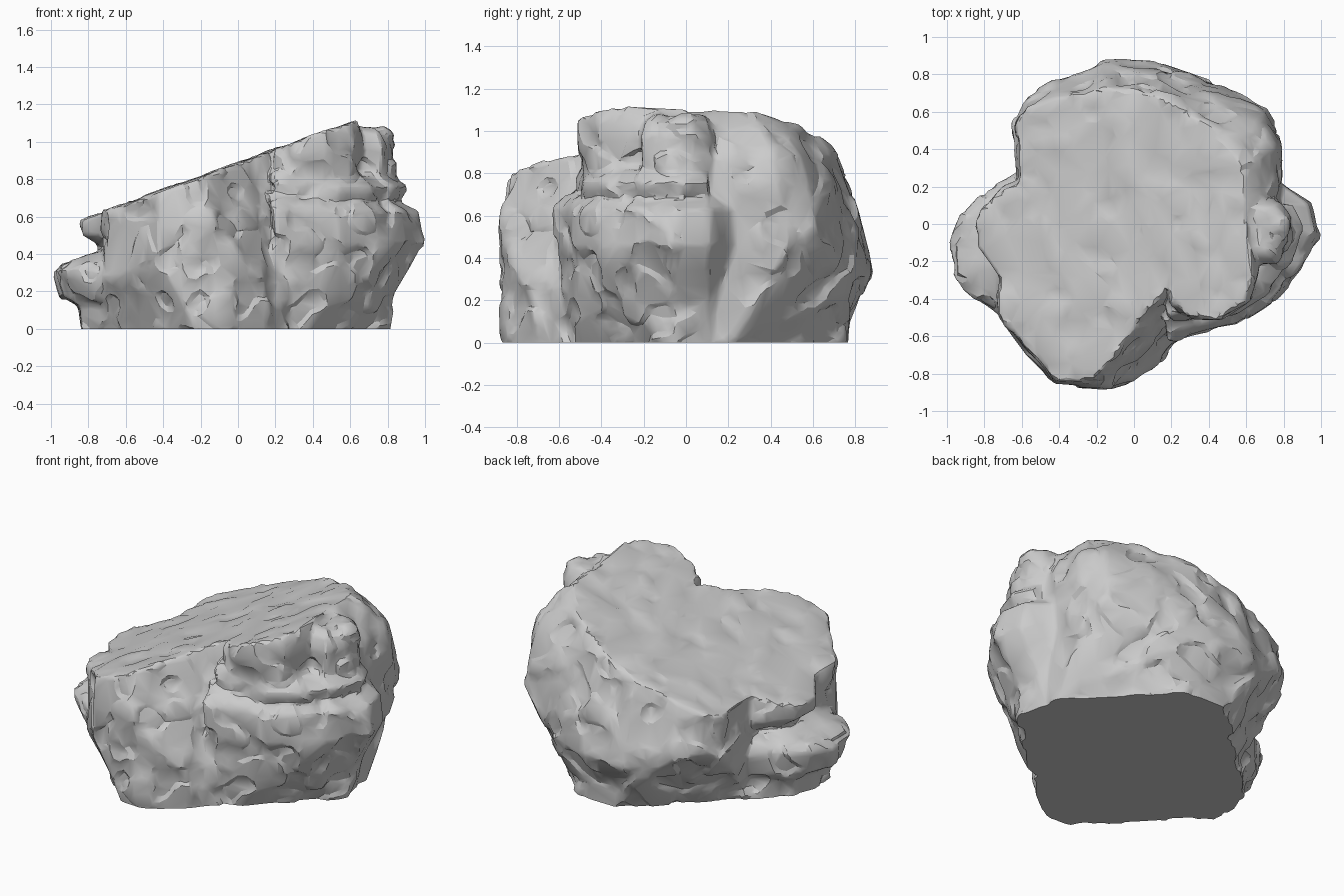
import bpy
import bmesh
from mathutils import Vector, noise

if "Cube" in bpy.data.objects:
    bpy.data.objects.remove(bpy.data.objects["Cube"], do_unlink=True)

SLOPE, CREST = 0.365, 0.885      # tilted top face: z = CREST + SLOPE * x


def cut(bm, point, normal):
    """Slice off everything beyond a plane and close the hole."""
    geom = bm.verts[:] + bm.edges[:] + bm.faces[:]
    res = bmesh.ops.bisect_plane(bm, geom=geom, plane_co=point, plane_no=normal,
                                 clear_outer=True)
    edges = [e for e in res["geom_cut"] if isinstance(e, bmesh.types.BMEdge)]
    if edges:
        bmesh.ops.edgeloop_fill(bm, edges=edges)


def chunk(target, outline, levels, cuts=()):
    """Loft an outline through (height, x scale, y scale) levels, then slice it."""
    bm = bmesh.new()
    rings = [[bm.verts.new((x * sx, y * sy, z)) for x, y in outline]
             for z, sx, sy in levels]
    n = len(outline)
    for low, high in zip(rings, rings[1:]):
        for i in range(n):
            j = (i + 1) % n
            bm.faces.new((low[i], low[j], high[j], high[i]))
    bm.faces.new(rings[0])
    bm.faces.new(rings[-1])
    for point, normal in cuts:
        cut(bm, point, normal)
    cut(bm, (0, 0, CREST), (-SLOPE, 0, 1))
    bmesh.ops.triangulate(bm, faces=bm.faces[:])
    bmesh.ops.recalc_face_normals(bm, faces=bm.faces[:])
    part = bpy.data.meshes.new("chunk")
    bm.to_mesh(part)
    bm.free()
    target.from_mesh(part)
    bpy.data.meshes.remove(part)


rock = bmesh.new()

# Back mass, overhanging at both rear corners
chunk(rock,
      [(-.55, -.3), (.6, -.3), (.72, .02), (.78, .14), (.78, .5), (.7, .65), (.45, .77),
       (.15, .86), (-.17, .87), (-.27, .81), (-.42, .77), (-.57, .68), (-.64, .55), (-.62, .25)],
      [(-.1, .96, .88), (.1, .98, .89), (.33, 1, 1), (.45, 1, .98), (.65, 1, .92),
       (.88, .96, .82), (1.02, .87, .7), (1.1, .78, .5)],
      [((.49, .49, 0), (.7, .7, -.45)), ((-.41, .41, 0), (-.7, .7, -.65))])

# Front block: right face leaning back, left corner undercut
chunk(rock,
      [(.2, 0), (.27, -.58), (.16, -.72), (0, -.83), (-.13, -.87), (-.43, -.86),
       (-.48, -.78), (-.6, -.65), (-.71, -.5), (-.72, -.25), (-.67, 0)],
      [(-.1, .97, .98), (.15, 1, 1), (.55, 1, 1), (.72, .98, .98), (1.1, .9, .94)],
      [((0, -.5, 1), (.74, -.66, .34)), ((-.54, -.54, 0), (-.7, -.7, -.4))])

# Left side: thin upper ledge over a low bulge
chunk(rock,
      [(-.4, .3), (-.7, .2), (-.83, .06), (-.84, -.12), (-.72, -.28), (-.4, -.4)],
      [(.43, .87, .9), (.5, 1, 1), (1, 1, 1)])
chunk(rock,
      [(-.4, .28), (-.65, .26), (-.79, .18), (-.92, .05), (-.99, -.1), (-.98, -.29),
       (-.79, -.43), (-.5, -.6)],
      [(-.1, .84, .95), (.12, .87, .96), (.17, .96, 1), (.31, 1, 1), (.35, .96, .95), (.43, .72, .75)],
      [((-.54, -.54, 0), (-.7, -.7, -.4))])

# Right side: wide bulge, undercut at the front, and a ledge above it
chunk(rock,
      [(.2, .2), (.2, -.62), (.55, -.53), (.75, -.4), (.89, -.24), (.99, -.06),
       (.95, .11), (.79, .22)],
      [(-.1, .8, .86), (.1, .83, .96), (.2, .86, .97), (.34, .94, .98), (.46, 1, 1),
       (.63, .98, 1), (.69, .86, .9), (.72, .8, .84)],
      [((.44, -.44, 0), (.7, -.7, -.6))])
chunk(rock,
      [(.2, .1), (.2, -.51), (.55, -.49), (.73, -.37), (.85, -.2), (.91, -.02), (.85, .1)],
      [(.64, .9, .9), (.71, .98, 1), (.76, 1, 1), (.83, .88, .92)])

# Right shoulder up to the top face, with a separate stub beside it
chunk(rock,
      [(.2, .06), (.2, -.43), (.3, -.49), (.47, -.5), (.62, -.42), (.66, -.25), (.63, .05)],
      [(.6, .96, .97), (.8, .97, .97), (.95, 1.01, 1), (1.04, 1, 1), (1.2, .9, .95)])
chunk(rock,
      [(.5, .1), (.5, -.21), (.77, -.21), (.84, -.1), (.85, .04), (.78, .12)],
      [(.6, .97, 1), (.8, .98, .95), (.97, 1, 1), (1.05, .97, .9), (1.08, .92, .7)])

mesh = bpy.data.meshes.new("boulder")
rock.to_mesh(mesh)
rock.free()
boulder = bpy.data.objects.new("boulder", mesh)
bpy.context.collection.objects.link(boulder)
bpy.ops.object.select_all(action="DESELECT")
boulder.select_set(True)
bpy.context.view_layer.objects.active = boulder

# Fuse the chunks into one skin
fuse = boulder.modifiers.new("fuse", "REMESH")
fuse.mode = "VOXEL"
fuse.voxel_size = 0.016
bpy.ops.object.modifier_apply(modifier=fuse.name)

# Weather the surface: broad swells, shallow lumps and hollows
bm = bmesh.new()
bm.from_mesh(boulder.data)
for _ in range(2):
    bmesh.ops.smooth_vert(bm, verts=bm.verts[:], factor=0.5,
                          use_axis_x=True, use_axis_y=True, use_axis_z=True)
bm.normal_update()
top_normal = Vector((-SLOPE, 0, 1)).normalized()
moves = []
for v in bm.verts:
    p = v.co
    swell = noise.noise(p * 3.2) * 0.014
    lump = min(max(noise.noise(p * 6 + Vector((7, 3, 1))) - 0.12, 0), 0.16) * 0.08
    hollow = min(max(noise.noise(p * 7 + Vector((2, 9, 4))) - 0.15, 0), 0.2) * 0.08
    strength = 0.5 if v.normal.dot(top_normal) > 0.93 else 1
    moves.append(v.normal * (swell + lump - hollow) * strength)
for v, move in zip(bm.verts, moves):
    v.co += move
bm.to_mesh(boulder.data)
bm.free()

# Reduce to irregular chipped facets
chip = boulder.modifiers.new("chip", "DECIMATE")
chip.ratio = 0.1
bpy.ops.object.modifier_apply(modifier=chip.name)

# Saw the base flat
bm = bmesh.new()
bm.from_mesh(boulder.data)
cut(bm, (0, 0, 0), (0, 0, -1))
bmesh.ops.recalc_face_normals(bm, faces=bm.faces[:])
bm.to_mesh(boulder.data)
bm.free()
bpy.ops.object.shade_smooth_by_angle(angle=0.45)

stone = bpy.data.materials.new("grey stone")
stone.use_nodes = True
colour = (0.6, 0.6, 0.6, 1)
stone.diffuse_color = colour
stone.node_tree.nodes["Principled BSDF"].inputs["Base Color"].default_value = colour
boulder.data.materials.clear()
boulder.data.materials.append(stone)
